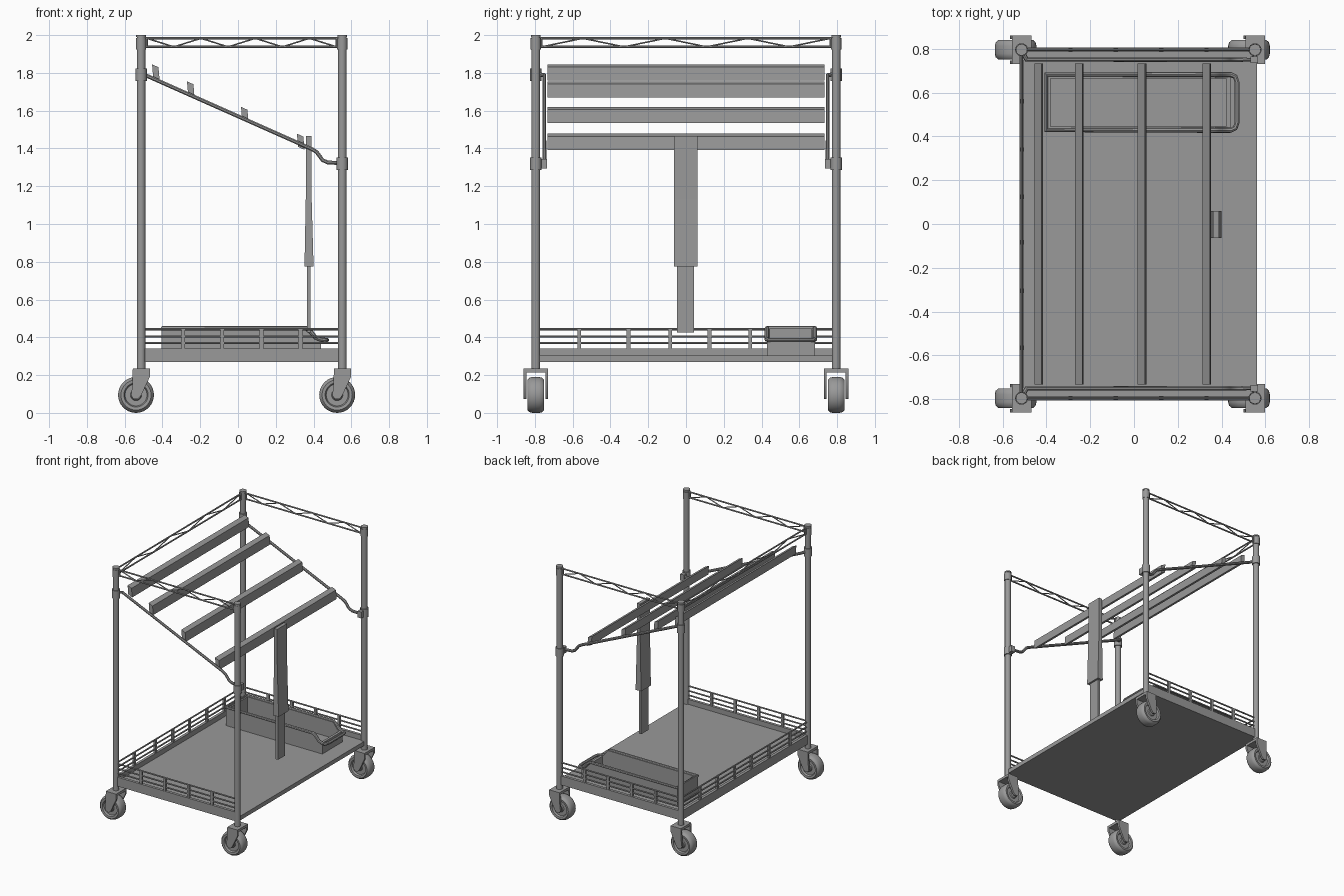
import bpy, bmesh, math
from mathutils import Vector, Matrix

cube = bpy.data.objects.get("Cube")
if cube:
    bpy.data.objects.remove(cube, do_unlink=True)

GREY = (0.32, 0.32, 0.32, 1)
metal = bpy.data.materials.new("grey metal")
metal.use_nodes = True
metal.diffuse_color = GREY
metal.node_tree.nodes["Principled BSDF"].inputs["Base Color"].default_value = GREY

parts = []
X0, X1, Y = -0.513, 0.552, 0.795   # post positions


def add(name, mesh):
    ob = bpy.data.objects.new(name, mesh)
    bpy.context.collection.objects.link(ob)
    mesh.materials.clear()
    mesh.materials.append(metal)
    parts.append(ob)
    return ob


def finish(name, bm):
    bmesh.ops.recalc_face_normals(bm, faces=bm.faces)
    mesh = bpy.data.meshes.new(name)
    bm.to_mesh(mesh)
    bm.free()
    return add(name, mesh)


def box(name, lo, hi):
    bm = bmesh.new()
    bmesh.ops.create_cube(bm, size=1)
    lo, hi = Vector(lo), Vector(hi)
    for v in bm.verts:
        v.co = (lo + hi) / 2 + v.co * (hi - lo)
    return finish(name, bm)


def cylinder(name, x, y, z0, z1, r, sides=24):
    bm = bmesh.new()
    bmesh.ops.create_cone(bm, cap_ends=True, segments=sides, radius1=r, radius2=r,
                          depth=z1 - z0,
                          matrix=Matrix.Translation((x, y, (z0 + z1) / 2)))
    return finish(name, bm)


def prism(name, outline, y0, y1):
    """Extrude an (x, z) outline along y."""
    bm = bmesh.new()
    face = bm.faces.new([bm.verts.new((x, y0, z)) for x, z in outline])
    ext = bmesh.ops.extrude_face_region(bm, geom=[face])
    for v in ext["geom"]:
        if isinstance(v, bmesh.types.BMVert):
            v.co.y = y1
    return finish(name, bm)


def tube(name, paths, r, closed=False):
    """Round bars along one or more polylines."""
    cu = bpy.data.curves.new(name, 'CURVE')
    cu.dimensions = '3D'
    cu.bevel_depth = r
    cu.bevel_resolution = 2
    cu.use_fill_caps = True
    for pts in paths:
        sp = cu.splines.new('POLY')
        sp.points.add(len(pts) - 1)
        for p, co in zip(sp.points, pts):
            p.co = (*co, 1)
        sp.use_cyclic_u = closed
    tmp = bpy.data.objects.new(name, cu)
    mesh = bpy.data.meshes.new_from_object(tmp)
    bpy.data.objects.remove(tmp)
    return add(name, mesh)


def lathe_y(name, profile, cx, cy, cz, steps=32):
    """Spin a (radius, y) profile about a y axis."""
    bm = bmesh.new()
    vs = [bm.verts.new((cx + r, cy + y, cz)) for r, y in profile]
    es = [bm.edges.new(e) for e in zip(vs, vs[1:])]
    bmesh.ops.spin(bm, geom=vs + es, cent=(cx, cy, cz), axis=(0, 1, 0),
                   angle=math.tau, steps=steps)
    bmesh.ops.remove_doubles(bm, verts=bm.verts, dist=0.0005)
    return finish(name, bm)


# Posts, collars and casters at the four corners
half_wheel = [(0, 0.035), (0.025, 0.035), (0.03, 0.028), (0.058, 0.028), (0.064, 0.042),
              (0.08, 0.044), (0.091, 0.034), (0.095, 0.018)]
wheel = half_wheel + [(r, -y) for r, y in reversed(half_wheel)]
fork = [(-0.017, 0.235), (0.073, 0.235), (0.073, 0.19), (0.026, 0.09),
        (0.01, 0.073), (-0.012, 0.073), (-0.026, 0.092), (-0.02, 0.14)]
for px, end in ((X0, "high"), (X1, "low")):
    for s, side in ((-1, "front"), (1, "back")):
        tag = f"{side}_{end}"
        y, cx = s * Y, px - 0.027
        cylinder("post_" + tag, px, y, 0.23, 1.995, 0.023)
        cylinder("post_cap_" + tag, px, y, 1.99, 2.0, 0.026)
        cylinder("top_collar_" + tag, px, y, 1.925, 1.985, 0.027)
        cz = 1.79 if end == "high" else 1.32
        cylinder("rod_collar_" + tag, px, y, cz - 0.033, cz + 0.033, 0.03)
        lathe_y("wheel_" + tag, wheel, cx, y, 0.095)
        box("fork_top_" + tag, (cx - 0.017, y - 0.065, 0.215), (cx + 0.073, y + 0.065, 0.235))
        for k in (-1, 1):
            prism("fork_side_" + tag, [(cx + a, z) for a, z in fork],
                  y + k * 0.05, y + k * 0.065)

# Deck with a raised skirt on three sides
box("deck", (X0, -Y, 0.27), (X1 + 0.01, Y, 0.303))
box("skirt_high_end", (X0 - 0.01, -Y, 0.27), (X0 + 0.012, Y, 0.342))
for s in (-1, 1):
    box("skirt_side", (X0, s * Y - 0.011, 0.27), (X1, s * Y + 0.011, 0.342))

# Low wire fence above the skirt
RAILS = (0.37, 0.405, 0.443)
for s in (-1, 1):
    tube("fence_rails_side", [[(X0, s * Y, z), (X1, s * Y, z)] for z in RAILS], 0.006)
    for i in range(4):
        x = -0.29 + i * 0.207
        box("fence_upright", (x - 0.01, s * Y - 0.008, 0.33), (x + 0.01, s * Y + 0.008, 0.443))
tube("fence_rails_end", [[(X0, -Y, z), (X0, Y, z)] for z in RAILS], 0.006)
for y in (-0.565, -0.305, -0.083, 0.125, 0.34, 0.56):
    box("fence_upright", (X0 - 0.008, y - 0.01, 0.33), (X0 + 0.008, y + 0.01, 0.443))


# Zigzag truss rails around the top
def truss(name, a, b, n, high_first):
    a, b = Vector(a), Vector(b)
    up = Vector((0, 0, 0.045))
    inset = (b - a).normalized() * 0.03
    zig = [(a + inset).lerp(b - inset, i / n) + (up if i % 2 != high_first else up * 0)
           for i in range(n + 1)]
    tube(name + "_chords", [[a, b], [a + up, b + up]], 0.006)
    tube(name + "_zigzag", [zig], 0.004)
    for p in (a + inset, b - inset):
        tube(name + "_end", [[p, p + up]], 0.006)


ZT = 1.938
for s in (-1, 1):
    truss("top_rail_side", (X0, s * Y, ZT), (X1, s * Y, ZT), 7, 1)
truss("top_rail_end", (X0, -Y, ZT), (X0, Y, ZT), 7, 0)

# Sloped rods with a stepped lower end
YR = 0.75
bend = [(-0.49, 1.788), (0.39, 1.397), (0.415, 1.382), (0.432, 1.36),
        (0.448, 1.338), (0.475, 1.326), (0.545, 1.322)]
for s in (-1, 1):
    path = [(X0, s * Y, 1.795)] + [(x, s * YR, z) for x, z in bend] + [(X1, s * Y, 1.322)]
    tube("sloped_rod", [path], 0.011)
    box("rod_bracket", (X1 - 0.02, s * YR - 0.015, 1.295), (X1 + 0.015, s * YR + 0.015, 1.345))

# Cross slats following the slope
for x, z in ((-0.455, 1.845), (-0.27, 1.755), (0.016, 1.62), (0.312, 1.478)):
    prism("slat", [(x, z), (x + 0.034, z - 0.015), (x + 0.04, z - 0.085), (x + 0.006, z - 0.07)],
          -0.733, 0.733)

# Hanging telescopic support
prism("support_sleeve", [(0.36, 1.465), (0.388, 1.465), (0.388, 1.2), (0.4, 0.775),
                         (0.352, 0.775), (0.36, 1.2)], -0.063, 0.06)
box("support_inner", (0.364, -0.048, 0.425), (0.385, 0.042, 0.8))

# Open bin with dropped handle end
B0, B1, BX0, BX1 = 0.428, 0.682, -0.405, 0.44
side = [(BX0, 0.305), (BX1, 0.305), (BX1, 0.385), (0.405, 0.4), (0.37, 0.448), (BX0, 0.448)]
for y in (B0, B1 - 0.018):
    prism("bin_side", side, y, y + 0.018)
box("bin_floor", (BX0, B0, 0.304), (BX1, B1, 0.32))
box("bin_end_wall", (BX0, B0, 0.305), (BX0 + 0.025, B1, 0.448))
box("bin_handle_wall", (BX1 - 0.02, B0, 0.305), (BX1, B1, 0.39))
half = [(BX0 + 0.005, 0.448), (0.36, 0.448), (0.385, 0.43), (0.41, 0.4), (0.44, 0.388)]
rim = [(x, B0, z) for x, z in half]
rim += [(0.462, B0 + 0.01, 0.386), (0.47, B0 + 0.035, 0.386)]
rim += [(x, B0 + B1 - y, z) for x, y, z in reversed(rim)]
tube("bin_rim", [rim], 0.012, closed=True)

# Smooth round parts, keep edges crisp
bpy.ops.object.select_all(action='DESELECT')
for ob in parts:
    ob.select_set(True)
bpy.context.view_layer.objects.active = parts[0]
bpy.ops.object.shade_smooth_by_angle(angle=math.radians(35))
